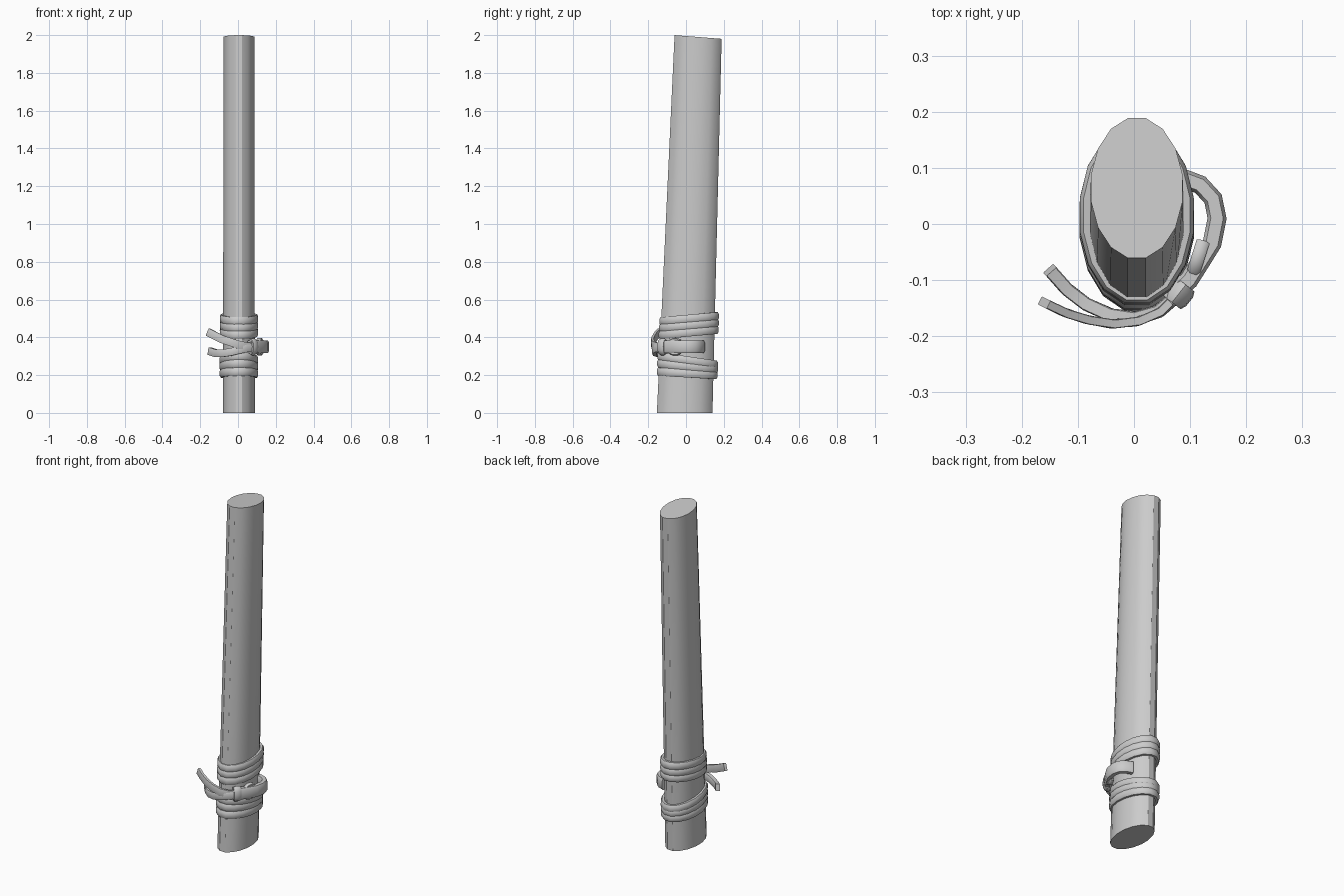
import bpy
import bmesh
from math import sin, cos, pi, radians
from mathutils import Vector

if "Cube" in bpy.data.objects:
    bpy.data.objects.remove(bpy.data.objects["Cube"])

grey = bpy.data.materials.new("plain grey")
grey.use_nodes = True
grey.diffuse_color = (0.6, 0.6, 0.6, 1)
grey.node_tree.nodes["Principled BSDF"].inputs["Base Color"].default_value = (0.6, 0.6, 0.6, 1)

SIDES = 16
CX = 0.005


def loft(name, rings, closed=False, angle=40):
    """Skin a list of point rings; cap the ends unless closed."""
    bm = bmesh.new()
    loops = [[bm.verts.new(p) for p in ring] for ring in rings]
    n = len(loops[0])
    pairs = list(zip(loops, loops[1:]))
    if closed:
        pairs.append((loops[-1], loops[0]))
    else:
        bm.faces.new(loops[0])
        bm.faces.new(loops[-1])
    for a, b in pairs:
        for i in range(n):
            j = (i + 1) % n
            bm.faces.new((a[i], a[j], b[j], b[i]))
    bmesh.ops.recalc_face_normals(bm, faces=bm.faces)
    mesh = bpy.data.meshes.new(name)
    bm.to_mesh(mesh)
    bm.free()
    obj = bpy.data.objects.new(name, mesh)
    bpy.context.collection.objects.link(obj)
    mesh.materials.append(grey)
    bpy.ops.object.select_all(action='DESELECT')
    obj.select_set(True)
    bpy.context.view_layer.objects.active = obj
    bpy.ops.object.shade_smooth_by_angle(angle=radians(angle))
    return obj


def strap(name, path, thick, height, up=(0, 0, 1), closed=False, corner=0.5):
    """Sweep a chamfered strap section along a path."""
    path = [Vector(p) for p in path]
    up = Vector(up)
    section = [(1, corner), (corner, 1), (-corner, 1), (-1, corner),
               (-1, -corner), (-corner, -1), (corner, -1), (1, -corner)]
    rings = []
    last = len(path) - 1
    for i, p in enumerate(path):
        before = path[i - 1] if closed or i > 0 else p
        after = path[(i + 1) % len(path)] if closed or i < last else p
        t = (after - before).normalized()
        side = t.cross(up).normalized()
        rise = side.cross(t)
        rings.append([p + side * u * thick / 2 + rise * v * height / 2 for u, v in section])
    return loft(name, rings, closed, 50)


def pole_shape(z):
    """Centre y, x radius and y radius of the pole at a height."""
    f = z / 2
    return -0.007 + 0.071 * f, 0.086 - 0.003 * f, 0.150 - 0.023 * f


def oval(cy, rx, ry, height):
    pts = []
    for i in range(SIDES):
        a = 2 * pi * (i + 0.5) / SIDES
        y = cy + ry * sin(a)
        pts.append((CX + rx * cos(a), y, height(sin(a))))
    return pts


# Pole: leaning, tapered oval with a slightly tilted top
loft("pole", [oval(*pole_shape(0), lambda s: 0),
              oval(*pole_shape(2), lambda s: 1.99 - 0.01 * s)], angle=30)

# Rope wraps: front and back height of each turn
turns = {"upper_wrap": [(0.485, 0.512), (0.45, 0.476), (0.412, 0.44)],
         "lower_wrap": [(0.3, 0.255), (0.262, 0.23), (0.218, 0.2)]}
for name, heights in turns.items():
    for k, (front, back) in enumerate(heights):
        mid, tilt = (front + back) / 2, (back - front) / 2
        cy, rx, ry = pole_shape(mid)
        path = oval(cy + 0.006, rx + 0.005, ry + 0.004, lambda s: mid + tilt * s)
        strap(f"{name}_{k + 1}", path, 0.026, 0.043, closed=True)

# Side loop of the knot
strap("knot_loop", [(0.08, 0.084, 0.35), (0.118, 0.07, 0.35), (0.141, 0.045, 0.35),
                    (0.148, 0.01, 0.35), (0.139, -0.035, 0.35), (0.12, -0.065, 0.35),
                    (0.098, -0.1, 0.35), (0.06, -0.135, 0.35)],
      0.034, 0.066, corner=0.65)

# Open turn lying against the loop
centre = Vector((0.115, -0.057, 0.35))
along = Vector((0.3, 0.95, 0)).normalized()
out = Vector((0.95, -0.3, 0)).normalized()
arc = [radians(50 + 26 * i) for i in range(11)]
strap("knot_turn", [centre + along * 0.038 * cos(a) + Vector((0, 0, 0.038 * sin(a))) for a in arc],
      0.02, 0.024, up=out)

# Collar pulled tight around the strap
centre = Vector((0.08, -0.124, 0.35))
along = Vector((0.62, 0.78, 0)).normalized()
out = Vector((0.78, -0.62, 0)).normalized()
strap("knot_collar", [centre + out * 0.015 * cos(a) + Vector((0, 0, 0.036 * sin(a)))
                      for a in [2 * pi * i / 12 for i in range(12)]],
      0.018, 0.04, up=along, closed=True)

# Loose strap ends
strap("upper_tail", [(0.08, -0.125, 0.35), (0.045, -0.158, 0.352), (0.005, -0.174, 0.36),
                     (-0.04, -0.178, 0.375), (-0.085, -0.17, 0.39), (-0.125, -0.157, 0.41),
                     (-0.16, -0.14, 0.428)], 0.016, 0.042, corner=0.85)
strap("lower_tail", [(0.08, -0.125, 0.345), (0.045, -0.155, 0.342), (0.005, -0.168, 0.333),
                     (-0.04, -0.163, 0.322), (-0.085, -0.143, 0.315), (-0.12, -0.116, 0.317),
                     (-0.15, -0.082, 0.327)], 0.024, 0.04, corner=0.85)
